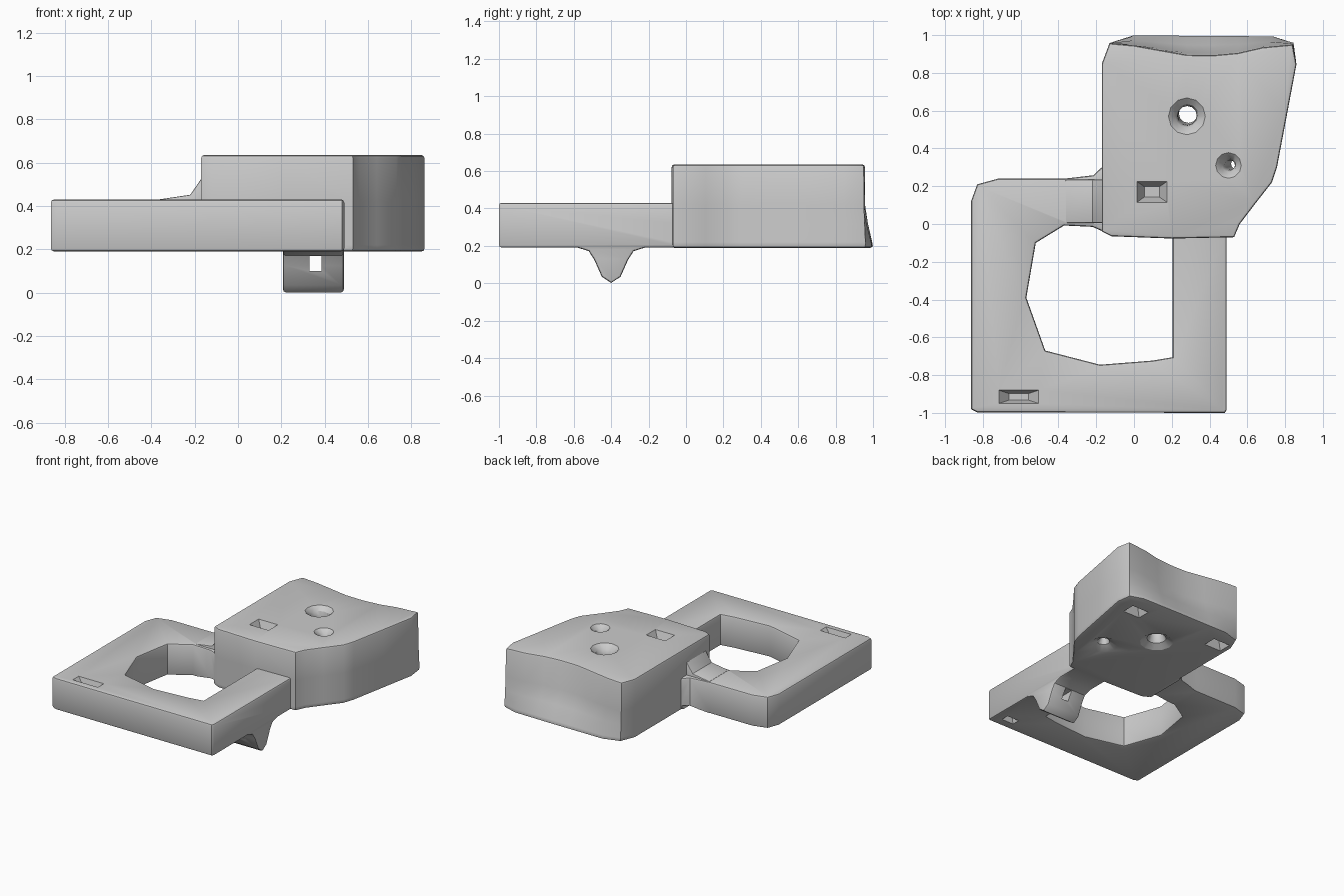
import bpy, bmesh, math
from mathutils import Vector

if "Cube" in bpy.data.objects:
    bpy.data.objects.remove(bpy.data.objects["Cube"])


def loft(name, rings, bevel=0.0):
    """Closed solid through matching rings; optionally round the two end rims."""
    bm = bmesh.new()
    vs = [[bm.verts.new(p) for p in r] for r in rings]
    n = len(vs[0])
    for a, b in zip(vs, vs[1:]):
        for i in range(n):
            j = (i + 1) % n
            bm.faces.new((a[i], a[j], b[j], b[i]))
    caps = [bm.faces.new(vs[0][::-1]), bm.faces.new(vs[-1])]
    bmesh.ops.recalc_face_normals(bm, faces=bm.faces[:])
    if bevel:
        edges = list({e for f in caps for e in f.edges})
        bmesh.ops.bevel(bm, geom=edges, offset=bevel, segments=2, profile=0.5,
                        affect='EDGES', clamp_overlap=True)
    me = bpy.data.meshes.new(name)
    bm.to_mesh(me)
    bm.free()
    ob = bpy.data.objects.new(name, me)
    bpy.context.collection.objects.link(ob)
    return ob


def boolean(target, tool, op):
    tool.hide_render = True
    m = target.modifiers.new(op, 'BOOLEAN')
    m.operation, m.object, m.solver = op, tool, 'EXACT'
    bpy.context.view_layer.objects.active = target
    bpy.ops.object.modifier_apply(modifier=m.name)
    bpy.data.objects.remove(tool)


def pocket(x, y, w, d, z, depth):
    """Tapered rectangular recess; positive depth goes down."""
    rings = []
    for s, h in ((1.1, z + depth * 0.2), (0.5, z - depth)):
        rings.append([(x + a * w / 2 * s, y + b * d / 2 * s, h)
                      for a, b in ((-1, -1), (1, -1), (1, 1), (-1, 1))])
    return loft("pocket_cutter", rings)


def funnel(top, bottom, waist, flare_top, flare_bottom):
    """Hole with trumpet-shaped mouths on both ends."""
    top, bottom = Vector(top), Vector(bottom)
    rings = []
    for k in range(15):
        t = k / 14
        f = abs(2 * t - 1)
        r = waist + (flare_bottom if t < 0.5 else flare_top) * f ** 9
        c = bottom.lerp(top, t)
        rings.append([(c.x + r * math.cos(a), c.y + r * math.sin(a), c.z)
                      for a in [i * math.tau / 12 for i in range(12)]])
    return loft("funnel_cutter", rings)


# thick block with a wavy rear face that flares out at the foot
front = [(-.17, .85), (-.17, -.04), (-.12, -.065), (.2, -.077), (.53, -.07),
         (.56, 0), (.64, .105), (.73, .22), (.757, .3), (.81, .58), (.86, .845)]
rear_top = [(.84, .95), (.68, .935), (.55, .905), (.42, .893), (.28, .895),
            (.14, .92), (0, .945), (-.13, .957)]
rear_low = [(.845, .96), (.74, .995), (.55, .998), (.42, 1.0), (.28, 1.0),
            (.14, 1.0), (0, 1.0), (-.125, .96)]
rings = []
for z, t in ((.19, 0), (.22, .08), (.32, .5), (.42, .88), (.635, 1)):
    rear = [(a[0] + (b[0] - a[0]) * t, a[1] + (b[1] - a[1]) * t)
            for a, b in zip(rear_low, rear_top)]
    rings.append([(x, y, z) for x, y in front + rear])
body = loft("bracket_body", rings, 0.014)

# flat C-shaped frame, both ends buried in the block
frame = [(-.83, -.997), (.48, -1), (.49, -.985), (.49, .03), (.205, .03),
         (.205, -.705), (.1, -.723), (-.18, -.745), (-.47, -.67), (-.57, -.39),
         (-.52, -.1), (-.37, -.008), (-.22, -.015), (-.13, -.055), (-.05, -.03),
         (-.05, .32), (-.15, .32), (-.215, .258), (-.37, .24), (-.72, .24),
         (-.83, .21), (-.863, .12), (-.863, -.98)]
boolean(body, loft("frame", [[(x, y, z) for x, y in frame] for z in (.191, .43)], .014), 'UNION')

# fillet where the frame neck climbs onto the block
neck = [(-.37, .42), (-.36, .431), (-.22, .452), (-.17, .525), (-.1, .525), (-.1, .42)]
boolean(body, loft("neck_fillet", [[(x, y, z) for x, z in neck] for y in (.005, .235)], .008), 'UNION')

# hanging lug with flared root
lug = [(-.6, .197), (-.52, .172), (-.49, .125), (-.45, .035), (-.40, .002),
       (-.35, .035), (-.31, .125), (-.28, .172), (-.2, .197), (-.2, .25), (-.6, .25)]
boolean(body, loft("lug", [[(x, y, z) for y, z in lug] for x in (.207, .488)], .012), 'UNION')

# square eye through the lug
eye = [(.33, .1), (.385, .1), (.385, .17), (.33, .17)]
boolean(body, loft("eye_cutter", [[(x, y, z) for x, z in eye] for y in (-.6, -.2)]), 'DIFFERENCE')

# shallow sloped relief under the neck
relief = [(-.39, .188), (-.175, .188), (-.175, .225)]
boolean(body, loft("relief_cutter", [[(x, y, z) for x, z in relief] for y in (-.08, .4)]), 'DIFFERENCE')

# tapered pockets, above and below
for p in ((.095, .17, .16, .11, .635, .07), (-.61, -.915, .21, .07, .43, .06),
          (.67, .82, .14, .1, .19, -.07), (-.06, .83, .14, .1, .19, -.07),
          (.37, -.9, .1, .06, .19, -.06)):
    boolean(body, pocket(*p), 'DIFFERENCE')

# two funnel-mouthed holes
boolean(body, funnel((.28, .57, .637), (.29, .59, .188), .05, .05, .07), 'DIFFERENCE')
boolean(body, funnel((.5, .31, .637), (.55, .32, .188), .025, .045, .08), 'DIFFERENCE')

bpy.ops.object.select_all(action='DESELECT')
body.select_set(True)
bpy.context.view_layer.objects.active = body
bpy.ops.object.shade_smooth_by_angle(angle=math.radians(32))
